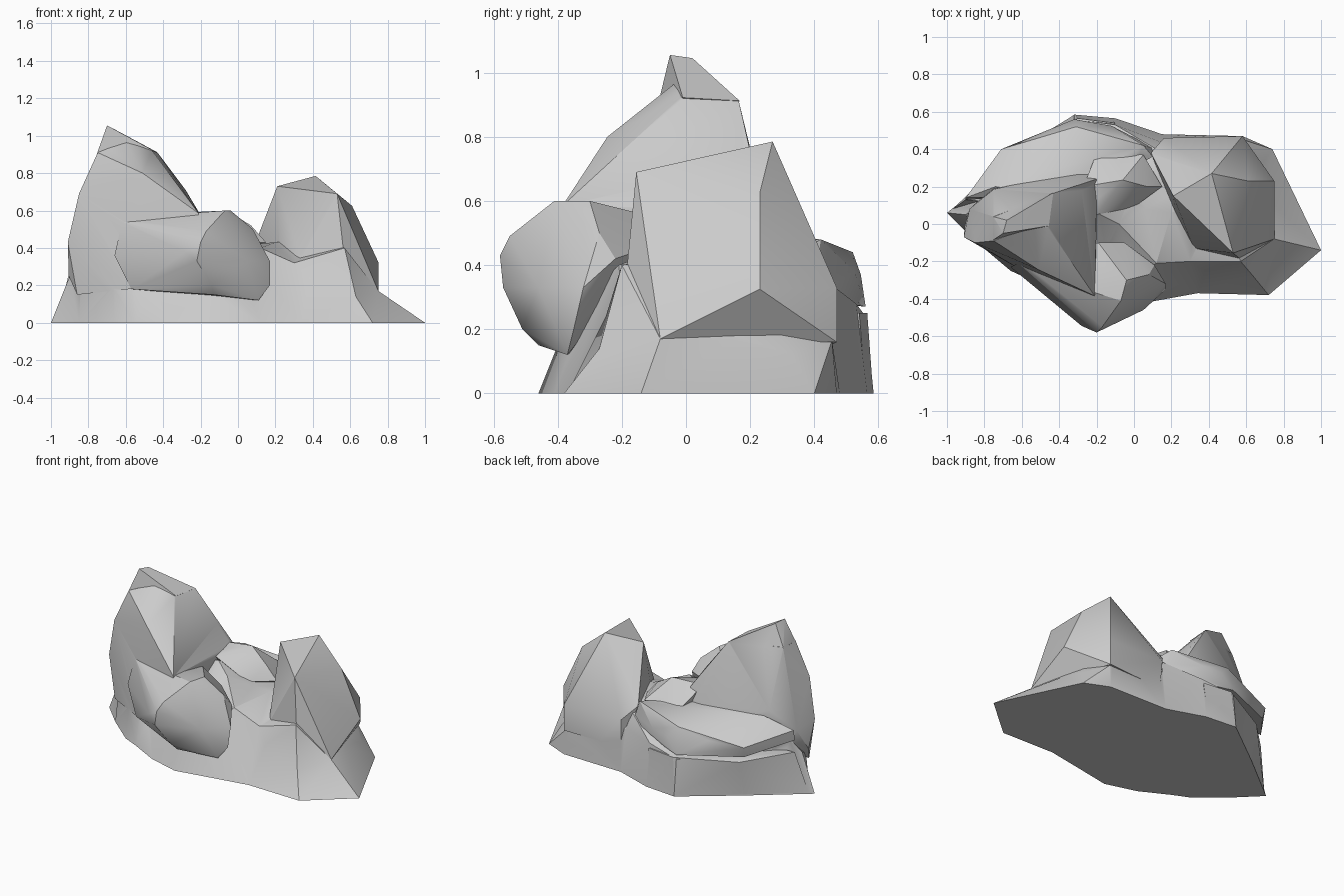
import bpy, bmesh, math
from mathutils import Vector
from mathutils.geometry import delaunay_2d_cdt


def make_object(name, bm):
    bmesh.ops.recalc_face_normals(bm, faces=bm.faces[:])
    mesh = bpy.data.meshes.new(name)
    bm.to_mesh(mesh)
    bm.free()
    obj = bpy.data.objects.new(name, mesh)
    bpy.context.collection.objects.link(obj)
    return obj


def boulder(name, pts):
    """Faceted rock: the convex hull of its corner points."""
    bm = bmesh.new()
    for p in pts:
        bm.verts.new(p)
    bmesh.ops.convex_hull(bm, input=bm.verts[:])
    loose = [v for v in bm.verts if not v.link_faces]
    bmesh.ops.delete(bm, geom=loose, context='VERTS')
    return make_object(name, bm)


def mound(name, outline, heights):
    """Solid ground mound: flat outline at z = 0 raised to spot heights."""
    pts = [(x, y, 0.0) for x, y in outline] + heights
    n = len(outline)
    rim = [(i, (i + 1) % n) for i in range(n)]
    flat, _, faces, orig, _, _ = delaunay_2d_cdt(
        [Vector(p[:2]) for p in pts], rim, [], 1, 1e-5)
    bm = bmesh.new()
    where = {}
    verts = []
    for i, co in enumerate(flat):
        z = pts[orig[i][0]][2] if orig[i] else 0.0
        verts.append(bm.verts.new((co.x, co.y, z)))
        for o in orig[i]:
            where[o] = verts[-1]
    for f in faces:
        bm.faces.new([verts[i] for i in f])
    bm.faces.new([where[i] for i in range(n)][::-1])
    return make_object(name, bm)


# Sloping foot of the formation with the central saddle
base = mound("rock_formation", [
    (-1, .06), (-.66, .33), (-.32, .585), (-.10, .565),
    (.15, .48), (.58, .47), (.74, .40), (1, -.14), (.72, -.38), (.34, -.37),
    (.12, -.41), (-.15, -.46), (-.36, -.40), (-.55, -.30), (-.66, -.25),
    (-.85, -.09)], [
    (-.90, .05, .25), (-.83, .10, .35), (-.64, .31, .24),
    (-.32, .56, .24), (-.10, .53, .28), (.14, .44, .28), (.57, .455, .165),
    (.69, .33, .12), (.70, .15, .165), (.75, -.08, .17), (.63, -.27, .14),
    (.57, -.20, .40), (.38, -.25, .24), (.30, -.20, .32), (.14, -.28, .25),
    (.12, -.21, .40), (-.12, -.36, .25), (-.48, -.27, .18), (-.84, -.075, .18),
    (-.67, -.20, .2), (.20, .06, .43), (.06, .08, .42), (-.08, .0, .48),
    (-.18, .05, .54), (.02, .25, .42), (.16, .30, .42), (.12, .40, .38),
    (-.45, .05, .5), (.45, .15, .45)])

# Tall peak on the left: faceted body and the narrower tip on top
peak_body = boulder("left_peak", [
    (-.60, -.03, .97), (-.75, -.09, .91), (-.46, -.02, .92), (-.43, .165, .91),
    (-.75, .04, .91), (-.67, -.17, .765), (-.51, -.245, .80), (-.28, .18, .71),
    (-.20, .24, .575), (-.20, -.02, .55), (-.21, -.385, .585),
    (-.85, -.10, .69), (-.91, -.07, .43), (-.905, -.01, .25),
    (-.86, -.08, .15), (-.75, .185, .54), (-.75, .20, .30), (-.88, .08, .40),
    (-.25, .30, .35), (-.58, -.26, .18), (-.25, -.35, .25)])
peak_tip = boulder("left_peak_tip", [
    (-.70, -.05, 1.055), (-.68, .02, 1.045), (-.60, -.028, .97),
    (-.752, -.085, .91), (-.455, -.01, .922), (-.432, .167, .912),
    (-.755, .04, .90), (-.65, .06, .75)])

# Blocky peak on the right
right_peak = boulder("right_peak", [
    (.21, .15, .73), (.415, .27, .785), (.53, -.155, .69), (.61, .23, .625),
    (.75, .23, .325), (.75, -.08, .17), (.58, .47, .33), (.58, .47, .16),
    (.16, .46, .34), (.17, .45, .15), (.09, .38, .42),
    (.22, .06, .40), (.32, -.13, .32), (.57, -.19, .33)])

# Overhanging boulder at the front, blending back into the left peak
front_boulder = boulder("front_boulder", [
    (-.20, -.58, .43), (-.17, -.55, .49), (-.22, -.57, .33), (-.28, -.545, .38),
    (-.07, -.41, .60), (-.20, -.37, .59), (-.04, -.30, .60), (-.14, -.51, .20),
    (-.13, -.46, .15), (.11, -.37, .12), (.05, -.46, .33), (.17, -.35, .20),
    (.17, -.32, .33), (.08, -.27, .50), (.11, -.22, .42), (-.19, -.10, .55),
    (-.62, -.21, .54), (-.66, -.23, .36), (-.57, -.27, .18), (-.05, -.10, .46)])

# Overhanging shelf along the back
back_ledge = boulder("back_ledge", [
    (-.71, .40, .36), (-.70, .385, .29), (-.50, .47, .38), (-.31, .52, .44),
    (-.24, .545, .37), (-.12, .525, .38), (-.32, .56, .27),
    (.05, .42, .48), (.10, .36, .44), (.12, .40, .30), (-.10, .25, .47),
    (-.90, .14, .43), (-.90, .13, .36), (-.74, .20, .50), (-.45, .15, .50)])

# Lower block beneath the shelf
back_block = boulder("back_block", [
    (-.32, .583, .005), (-.30, .565, .25), (-.10, .54, .25), (-.12, .56, .005),
    (-.66, .375, .24), (-.90, .13, .28), (-.97, .08, .005), (-.66, .328, .005),
    (-.60, .10, .25), (-.20, .30, .25), (-.60, .10, .005)])

# Small knob where the shelf meets the saddle
saddle_knob = boulder("saddle_knob", [
    (-.27, .20, .59), (-.06, .235, .60), (.07, .20, .52), (.15, .20, .43),
    (-.20, .05, .56), (.0, .09, .43), (.05, .37, .47), (-.20, .38, .46),
    (-.20, .20, .35), (.05, .25, .35)])

# Fuse the rocks into one solid
bpy.context.view_layer.objects.active = base
for part in (peak_body, peak_tip, right_peak, front_boulder, back_ledge,
             back_block, saddle_knob):
    mod = base.modifiers.new("fuse_" + part.name, 'BOOLEAN')
    mod.operation = 'UNION'
    mod.solver = 'EXACT'
    mod.object = part
    bpy.ops.object.modifier_apply(modifier=mod.name)
    bpy.data.objects.remove(part, do_unlink=True)

# Soft slopes, crisp facets
bpy.ops.object.select_all(action='DESELECT')
base.select_set(True)
bpy.ops.object.shade_smooth_by_angle(angle=math.radians(30))
